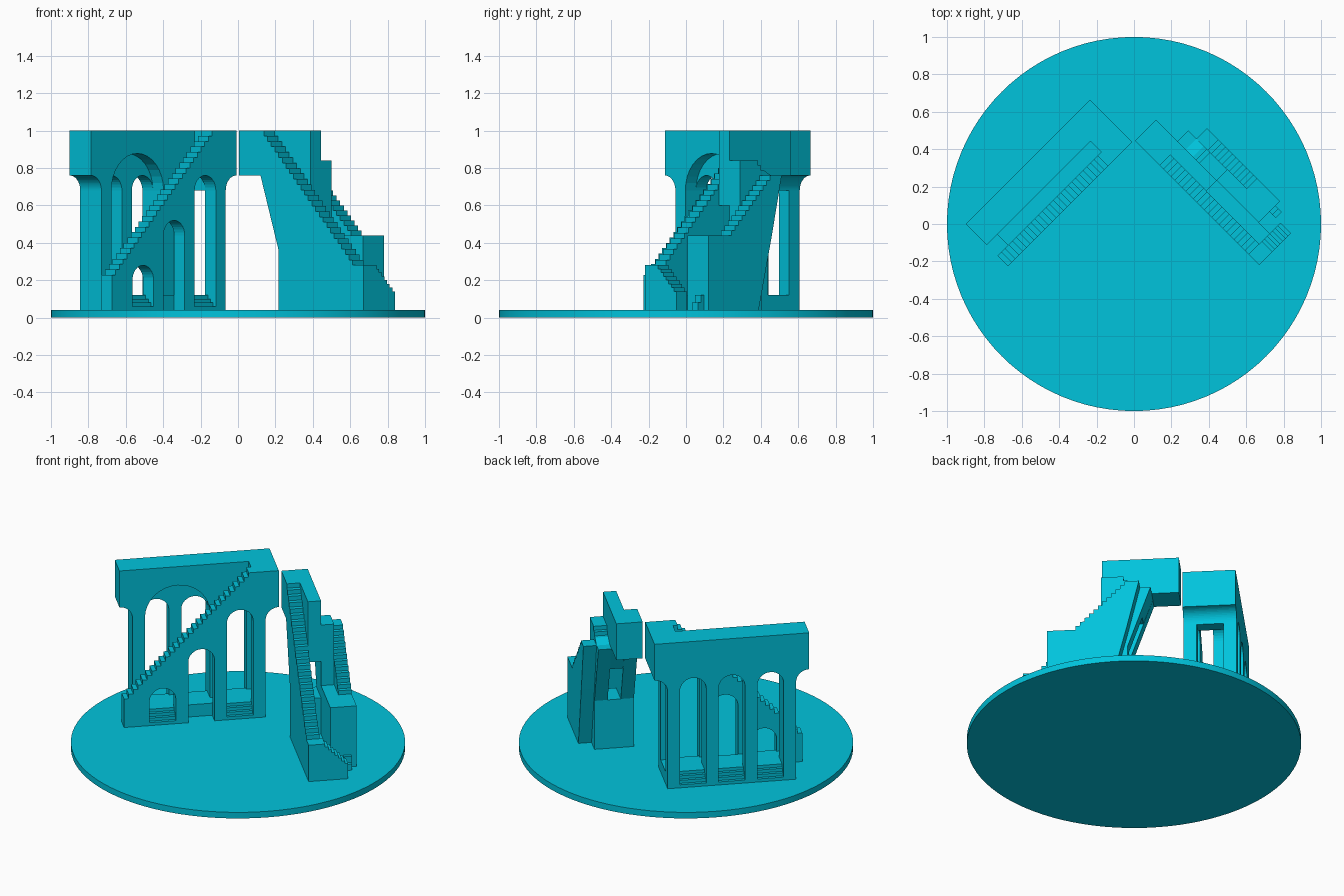
import bpy, bmesh, math

if "Cube" in bpy.data.objects:
    bpy.data.objects.remove(bpy.data.objects["Cube"])

R = math.sqrt(0.5)
G, TOP, SPRING = 0.04, 1.0, 0.68          # ground level, roof level, arch springing
BAYS = [(0.155, 0.315), (0.39, 0.55), (0.625, 0.785)]


def left(a, b, z):      # a runs along the arcade, b from back to front
    return (-0.9 + (a + b) * R, (a - b) * R, z)


def right(a, b, z):     # a runs down the stair, b from front to back
    return (0.005 + (a + b) * R, 0.445 + (b - a) * R, z)


def prism(name, frame, profile, d0, d1, across=False):
    """Extrude an (a, z) profile over b, or a (b, z) profile over a when across."""
    bm = bmesh.new()
    pt = (lambda s, z, d: frame(d, s, z)) if across else (lambda s, z, d: frame(s, d, z))
    lo = [bm.verts.new(pt(s, z, d0)) for s, z in profile]
    hi = [bm.verts.new(pt(s, z, d1)) for s, z in profile]
    bm.faces.new(lo)
    bm.faces.new(hi)
    n = len(profile)
    for i in range(n):
        bm.faces.new((lo[i], lo[(i + 1) % n], hi[(i + 1) % n], hi[i]))
    bmesh.ops.recalc_face_normals(bm, faces=bm.faces)
    me = bpy.data.meshes.new(name)
    bm.to_mesh(me)
    bm.free()
    ob = bpy.data.objects.new(name, me)
    bpy.context.collection.objects.link(ob)
    me.materials.append(mat)
    return ob


def box(name, frame, a0, a1, b0, b1, z0, z1):
    return prism(name, frame, [(a0, z0), (a1, z0), (a1, z1), (a0, z1)], b0, b1)


def arc(cx, cz, r, t0, t1, n=12):
    return [(cx + r * math.cos(math.radians(t0 + (t1 - t0) * i / n)),
             cz + r * math.sin(math.radians(t0 + (t1 - t0) * i / n))) for i in range(n + 1)]


def steps(s0, z0, s1, z1, n):
    """Stair outline rising from (s0, z0) to (s1, z1)."""
    pts = []
    for i in range(n):
        z = z0 + (z1 - z0) * (i + 1) / n
        pts += [(s0 + (s1 - s0) * i / n, z), (s0 + (s1 - s0) * (i + 1) / n, z)]
    return pts


def arches(bays):
    """Underside of an arcade, right to left: (start, end, spring, right foot)."""
    pts = []
    for a0, a1, spring, foot in reversed(bays):
        r = (a1 - a0) / 2
        pts += [(a1, foot)] if foot < spring else []
        pts += arc((a0 + a1) / 2, spring, r, 0, 180, 16) + [(a0, G)]
    return pts


mat = bpy.data.materials.new("cyan")
mat.diffuse_color = (0.0, 0.55, 0.72, 1)
mat.use_nodes = True
mat.node_tree.nodes["Principled BSDF"].inputs["Base Color"].default_value = mat.diffuse_color

# round base
bpy.ops.mesh.primitive_cylinder_add(vertices=96, radius=1, depth=G, location=(0, 0, G / 2))
base = bpy.context.object
base.name = "round_base"
base.data.materials.append(mat)
bpy.ops.object.shade_smooth_by_angle()

# ---- arcade building ----
corbel_r = arc(0.94, SPRING, 0.08, 90, 180)
corbel_l = arc(0, SPRING, 0.08, 0, 90)
roof = [(0, TOP), (0.94, TOP)]
prism("arcade_back_wall", left,
      roof + corbel_r + [(0.86, G)] + arches([(a, b, SPRING, G) for a, b in BAYS])
      + [(0.08, G)] + corbel_l, 0, 0.08)
prism("arcade_wide_arch_wall", left,
      roof + corbel_r + arches([(0.155, 0.55, SPRING, G), (0.625, 0.785, SPRING, SPRING)])
      + [(0.08, G)] + corbel_l, 0.08, 0.16)
prism("arcade_end_lintel", left,
      [(0.785, TOP), (0.94, TOP)] + corbel_r + [(0.785, SPRING)], 0.16, 0.24)
prism("arcade_stair_wall", left,
      steps(0, 0.2, 0.785, TOP, 28) + [(0.94, TOP)] + corbel_r + [(0.86, G)]
      + arches([(a, b, s, G) for (a, b), s in zip(BAYS, (0.2, 0.44, SPRING))])
      + [(0, G)], 0.24, 0.32)
box("arcade_floor", left, 0.08, 0.86, 0.08, 0.24, G, 0.12)

# entrance steps in the bays
for i, (a0, a1) in enumerate(BAYS):
    prism("back_entrance_steps", left, steps(0, G, 0.08, 0.12, 4) + [(0.08, G), (0, G)],
          a0, a1, True)
    if i != 1:
        prism("front_entrance_steps", left,
              steps(0.32, G, 0.24, 0.12, 4) + [(0.24, G), (0.32, G)], a0, a1, True)

# ---- stair building ----
main = steps(0.86, 0.28, 0.16, TOP, 25)
prism("main_stair_wall", right,
      [(0.94, G), (0.94, 0.28), (0.86, 0.28)] + main
      + [(0, TOP), (0, 0.76), (0.163, 0.76), (0.3, 0.36), (0.3, G)], 0, 0.08)
prism("upper_bridge", right,
      [(0, TOP), (0.46, TOP), (0.46, 0.6), (0.22, 0.6), (0.163, 0.76), (0, 0.76)], 0.08, 0.16)
box("passage_floor", right, 0.3, 0.46, 0.08, 0.16, G, 0.36)
box("low_passage_floor", right, 0.46, 0.86, 0.08, 0.16, G, 0.12)

# tower behind the passage, with its own flight
prism("tower_inner_wall", right,
      [(0.778, G), (0.778, 0.44), (0.46, 0.44), (0.46, 0.84), (0.35, 0.84)]
      + list(reversed(steps(0.28, 0.76, 0.35, 0.84, 3)))
      + [(0.226, 0.76), (0.163, 0.76), (0.3, 0.36), (0.3, G)], 0.16, 0.24)
prism("tower_stair", right,
      [(0.778, G), (0.778, 0.44), (0.606, 0.44)] + steps(0.606, 0.44, 0.286, 0.76, 12)
      + [(0.226, 0.76), (0.3, 0.44), (0.4, G)], 0.24, 0.32)

# lower flight turning the corner
prism("lower_stair", right,
      [(0.08, G), (0.08, 0.28)] + list(reversed(steps(0.24, 0.12, 0.08, 0.28, 8)))
      + [(0.24, G)], 0.86, 0.94, True)
prism("tower_side_steps", right,
      [(0.778, G), (0.778, 0.12), (0.8, 0.12), (0.8, 0.08), (0.825, 0.08), (0.825, G)],
      0.24, 0.285)
